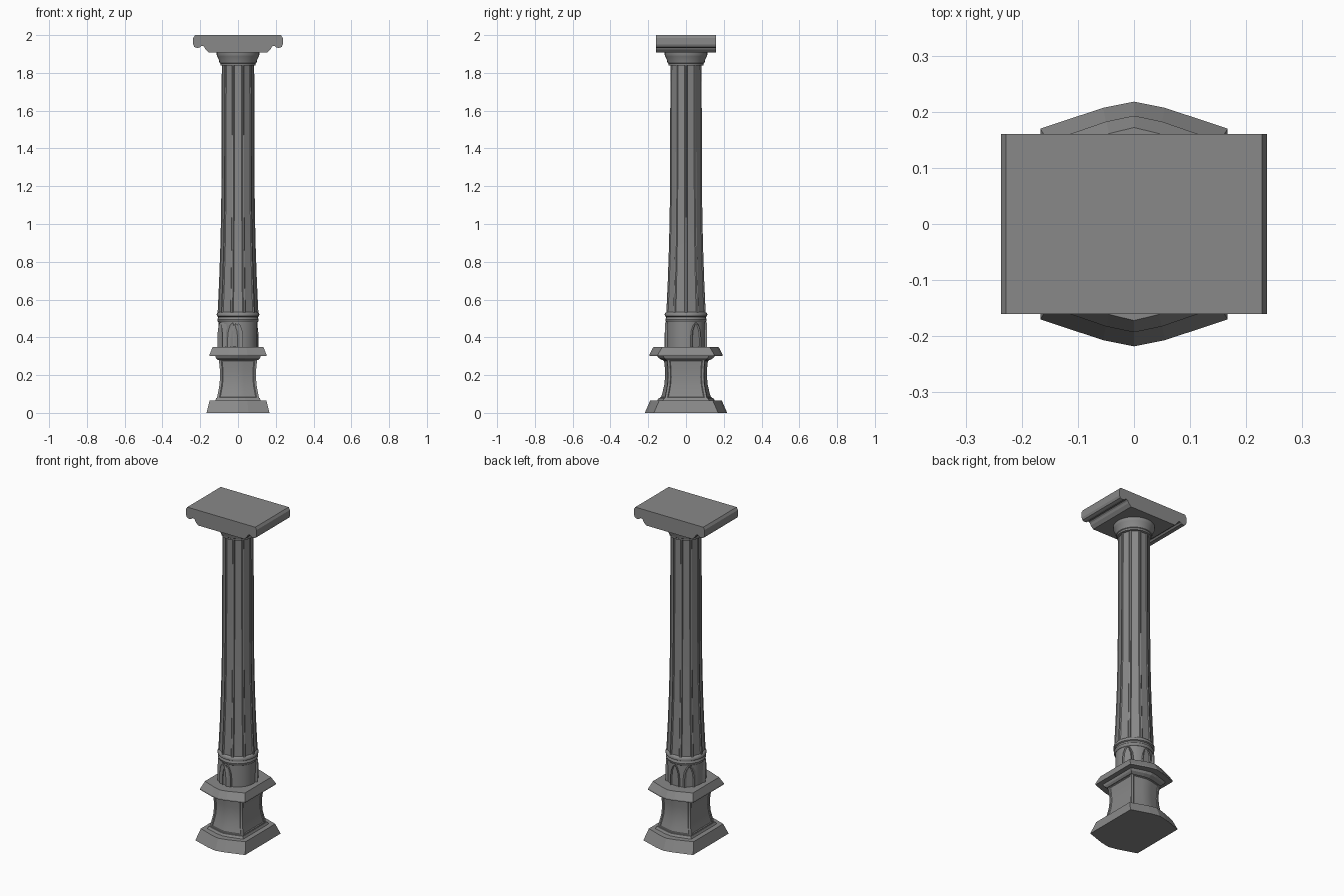
import bpy, bmesh
from math import sin, cos, pi, radians
from mathutils import Matrix

cube = bpy.data.objects.get("Cube")
if cube:
    bpy.data.objects.remove(cube, do_unlink=True)

stone = bpy.data.materials.new("grey_stone")
stone.use_nodes = True
grey = (0.25, 0.25, 0.25, 1)
stone.diffuse_color = grey
stone.node_tree.nodes["Principled BSDF"].inputs["Base Color"].default_value = grey


def finish(name, bm, smooth=None):
    bmesh.ops.recalc_face_normals(bm, faces=bm.faces[:])
    mesh = bpy.data.meshes.new(name)
    bm.to_mesh(mesh)
    bm.free()
    mesh.materials.append(stone)
    ob = bpy.data.objects.new(name, mesh)
    bpy.context.collection.objects.link(ob)
    if smooth:
        bpy.ops.object.select_all(action="DESELECT")
        ob.select_set(True)
        bpy.context.view_layer.objects.active = ob
        bpy.ops.object.shade_smooth_by_angle(angle=radians(smooth))
    return ob


def loft(rings):
    """Skin a stack of equal closed rings; returns the mesh and its side faces by column."""
    bm = bmesh.new()
    loops = [[bm.verts.new(p) for p in ring] for ring in rings]
    n = len(loops[0])
    columns = [[] for _ in range(n)]
    for a, b in zip(loops, loops[1:]):
        for i in range(n):
            j = (i + 1) % n
            columns[i].append(bm.faces.new((a[i], a[j], b[j], b[i])))
    bm.faces.new(loops[0][::-1])
    bm.faces.new(loops[-1])
    return bm, columns


def bowed(z, half_x, corner_y, middle_y):
    """Plan outline with straight sides and bowed front and back."""
    ring = []
    for s in (1, -1):
        for t, k in ((-1, 0), (-0.33, 0.77), (0, 1), (0.33, 0.77), (1, 0)):
            ring.append((s * t * half_x, -s * (corner_y + k * (middle_y - corner_y)), z))
    return ring


def circle(z, r, n=32):
    return [(r * cos(2 * pi * i / n), r * sin(2 * pi * i / n), z) for i in range(n)]


def turned(name, profile):
    return finish(name, loft([circle(z, r) for z, r in profile])[0], 35)


def bowed_part(name, levels):
    return finish(name, loft([bowed(*lv) for lv in levels])[0])


# Plinth foot and the moulding on it
bowed_part("plinth_foot", [(0, 0.167, 0.17, 0.218), (0.065, 0.15, 0.142, 0.19)])
bowed_part("foot_moulding", [(0.06, 0.123, 0.125, 0.155), (0.078, 0.115, 0.115, 0.145)])

# Waisted pedestal with a sunk panel on each side
levels = [(0.07, 0.113, 0.112, 0.14), (0.11, 0.105, 0.104, 0.128),
          (0.15, 0.098, 0.097, 0.119), (0.19, 0.095, 0.094, 0.115),
          (0.23, 0.096, 0.095, 0.115), (0.29, 0.102, 0.1, 0.122)]
bm, cols = loft([bowed(*lv) for lv in levels])
bmesh.ops.recalc_face_normals(bm, faces=bm.faces[:])
for group in (cols[0:4], cols[4:5], cols[5:9], cols[9:10]):
    panel = [f for col in group for f in col]
    bmesh.ops.inset_region(bm, faces=panel, thickness=0.012, use_even_offset=True)
    bmesh.ops.inset_region(bm, faces=panel, thickness=0.004, depth=-0.004, use_even_offset=True)
finish("pedestal", bm, 25)

# Pedestal cap with mouldings underneath
bowed_part("cap_moulding", [(0.28, 0.106, 0.104, 0.127), (0.29, 0.116, 0.115, 0.145),
                            (0.305, 0.122, 0.122, 0.155)])
bowed_part("pedestal_cap", [(0.302, 0.15, 0.148, 0.193), (0.31, 0.15, 0.148, 0.193),
                            (0.35, 0.134, 0.125, 0.172)])

# Drum wrapped in pointed leaves
turned("leaf_drum", [(0.345, 0.102), (0.49, 0.102)])
half = [(0.027, 0.348), (0.027, 0.4), (0.023, 0.436), (0.013, 0.464)]
outline = half + [(0, 0.478)] + [(-x, z) for x, z in reversed(half)]
bm = bmesh.new()
for i in range(12):
    face = bm.faces.new([bm.verts.new((x, -0.096, z)) for x, z in outline])
    made = bmesh.ops.extrude_face_region(bm, geom=[face])["geom"]
    verts = [g for g in made if isinstance(g, bmesh.types.BMVert)]
    top = [g for g in made if isinstance(g, bmesh.types.BMFace)]
    bmesh.ops.translate(bm, verts=verts, vec=(0, -0.014, 0))
    before = set(bm.verts)
    bmesh.ops.inset_individual(bm, faces=top, thickness=0.006, depth=0)
    sunk = [v for v in bm.verts if v not in before]
    bmesh.ops.translate(bm, verts=sunk, vec=(0, 0.006, 0))
    leaf = list({v for f in bm.faces for v in f.verts if not f.tag})
    for f in bm.faces:
        f.tag = True
    bmesh.ops.rotate(bm, verts=leaf, cent=(0, 0, 0),
                     matrix=Matrix.Rotation((i + 0.5) * pi / 6, 3, "Z"))
finish("pointed_leaves", bm)

# Rings at the foot of the shaft
turned("shaft_rings", [(0.48, 0.103), (0.487, 0.109), (0.495, 0.11), (0.503, 0.105),
                       (0.508, 0.105), (0.512, 0.112), (0.522, 0.113), (0.531, 0.108),
                       (0.535, 0.1)])

# Fluted shaft, flaring towards the bottom
FLUTES = 10


def fluted(z, r):
    ring = []
    for i in range(FLUTES):
        for t, k in ((-0.07, 1), (0.07, 1), (0.13, 0.95), (0.5, 0.925), (0.87, 0.95)):
            a = 2 * pi * (i + t) / FLUTES
            ring.append((k * r * cos(a), k * r * sin(a), z))
    return ring


shaft = [(0.53, 0.108), (0.7, 0.1), (0.9, 0.093), (1.1, 0.089), (1.4, 0.087), (1.845, 0.086)]
finish("fluted_shaft", loft([fluted(*s) for s in shaft])[0], 25)

# Round capital
turned("capital", [(1.838, 0.086), (1.84, 0.093), (1.85, 0.094), (1.853, 0.098),
                   (1.87, 0.102), (1.888, 0.11), (1.895, 0.113), (1.912, 0.113)])

# Top block with rolled ends
edge = [(0.228, 2), (0.237, 1.985), (0.237, 1.95), (0.231, 1.937), (0.218, 1.932),
        (0.203, 1.934), (0.195, 1.942), (0.186, 1.943), (0.178, 1.937), (0.172, 1.925),
        (0.155, 1.908)]
block = edge + [(-x, z) for x, z in reversed(edge)]
finish("top_block", loft([[(x, y, z) for x, z in block] for y in (-0.16, 0.16)])[0])
